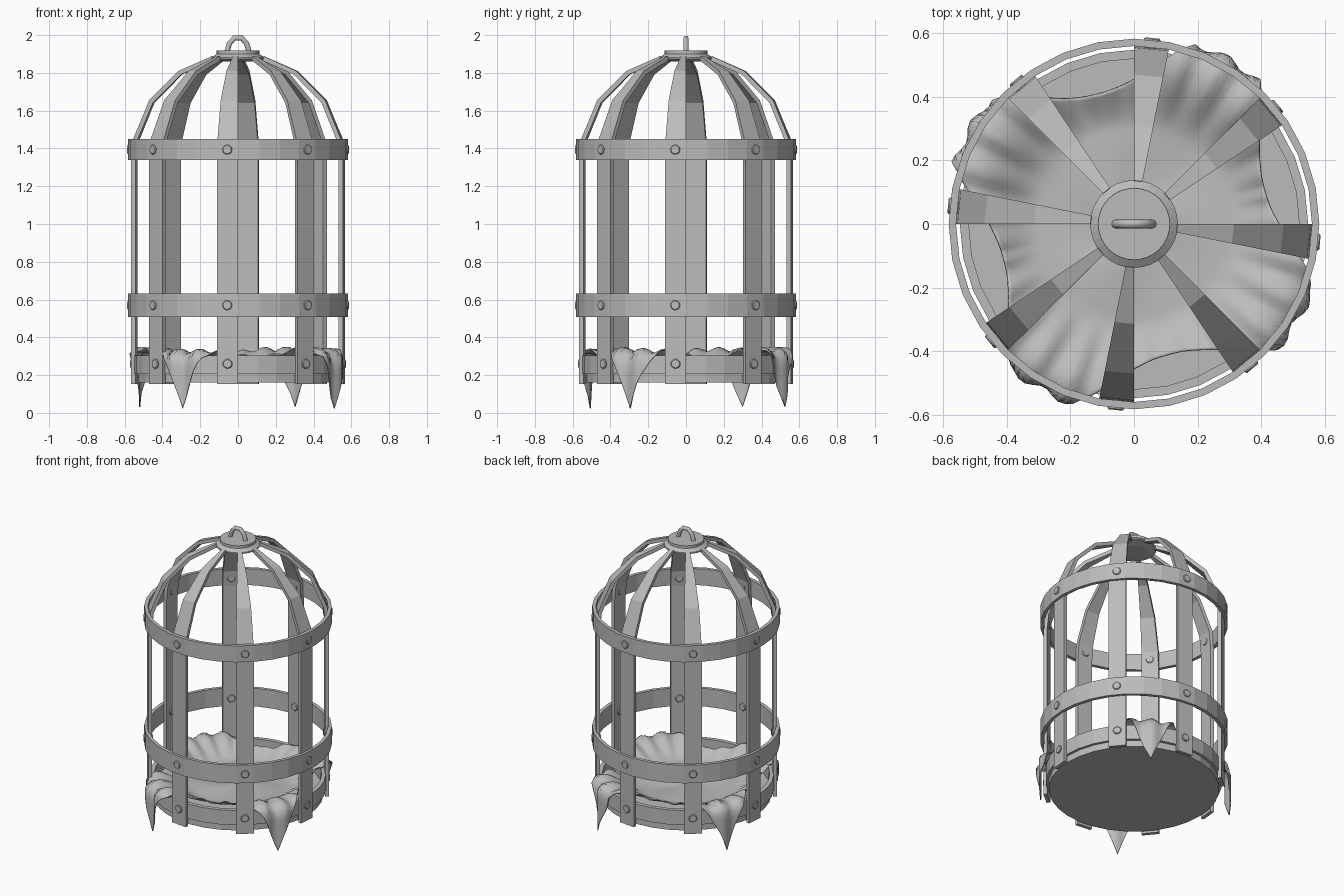
import bpy, bmesh
from math import sin, cos, pi, radians, exp
from mathutils import Matrix, Vector

if "Cube" in bpy.data.objects:
    bpy.data.objects.remove(bpy.data.objects["Cube"])

grey = bpy.data.materials.new("plain grey")
grey.use_nodes = True
grey.diffuse_color = (0.5, 0.5, 0.5, 1)
grey.node_tree.nodes["Principled BSDF"].inputs["Base Color"].default_value = (0.5, 0.5, 0.5, 1)

SIDES = 32
STEP = 2 * pi / SIDES
DOME_Z = 1.34


def finish(bm, name, smooth=False):
    bmesh.ops.recalc_face_normals(bm, faces=bm.faces)
    mesh = bpy.data.meshes.new(name)
    bm.to_mesh(mesh)
    bm.free()
    mesh.materials.append(grey)
    ob = bpy.data.objects.new(name, mesh)
    bpy.context.collection.objects.link(ob)
    if smooth:
        for p in mesh.polygons:
            p.use_smooth = True
    return ob


def lathe(name, profile, closed=False, sides=SIDES):
    """Spin an (r, z) profile; open profiles are capped at both ends."""
    bm = bmesh.new()
    rows = [[bm.verts.new((r * cos(2 * pi * i / sides), r * sin(2 * pi * i / sides), z))
             for i in range(sides)] for r, z in profile]
    pairs = list(zip(rows, rows[1:]))
    if closed:
        pairs.append((rows[-1], rows[0]))
    else:
        bm.faces.new(rows[0])
        bm.faces.new(rows[-1])
    for a, b in pairs:
        for i in range(sides):
            j = (i + 1) % sides
            bm.faces.new((a[i], a[j], b[j], b[i]))
    return finish(bm, name)


def band(name, inner, outer, low, high):
    lathe(name, [(inner, low), (outer, low), (outer, high), (inner, high)], closed=True)


# Flat hoops around the bars and the one inside their feet
band("upper_hoop", 0.56, 0.583, 1.338, 1.45)
band("lower_hoop", 0.56, 0.583, 0.508, 0.632)
band("base_hoop", 0.52, 0.548, 0.205, 0.305)

# Floor plate
lathe("floor_plate", [(0.53, 0.16), (0.53, 0.215)])

# Cap where the bars meet
lathe("cap", [(0.08, 1.86), (0.138, 1.873), (0.138, 1.882), (0.113, 1.9), (0.113, 1.918)])


# Bars: thin wedges that run up straight and bend over into the dome
def bar_profile(radius):
    pts = [(radius, 0.152), (radius, DOME_Z)]
    for lat in (11.25, 33.75, 56.25, 76):
        a = radians(lat)
        pts.append((radius * cos(a), DOME_Z + radius * sin(a)))
    return pts


def make_bar(name, angle):
    bm = bmesh.new()
    rows = []
    for (ro, zo), (ri, zi) in zip(bar_profile(0.566), bar_profile(0.542)):
        corners = ((ro, zo, 0), (ro, zo, -STEP), (ri, zi, -STEP), (ri, zi, 0))
        rows.append([bm.verts.new((r * cos(angle + d), r * sin(angle + d), z))
                     for r, z, d in corners])
    for a, b in zip(rows, rows[1:]):
        for i in range(4):
            j = (i + 1) % 4
            bm.faces.new((a[i], a[j], b[j], b[i]))
    bm.faces.new(rows[0])
    bm.faces.new(rows[-1])
    finish(bm, name)


# Rivets go right through bar and hoop
def make_rivets(name, z, inner, outer):
    bm = bmesh.new()
    for k in range(8):
        turn = Matrix.Rotation(k * pi / 4 - STEP / 2, 4, 'Z')
        place = Matrix.Translation(((inner + outer) / 2, 0, z)) @ Matrix.Rotation(pi / 2, 4, 'Y')
        new = bmesh.ops.create_cone(bm, cap_ends=True, segments=12, radius1=0.026,
                                    radius2=0.026, depth=outer - inner,
                                    matrix=turn @ place)["verts"]
        caps = [f for f in {f for v in new for f in v.link_faces} if len(f.verts) > 4]
        bmesh.ops.bevel(bm, geom=list({e for f in caps for e in f.edges}), offset=0.004,
                        segments=1, affect='EDGES')
    finish(bm, name)


for k in range(8):
    make_bar(f"bar_{k + 1}", k * pi / 4)
make_rivets("upper_rivets", 1.394, 0.532, 0.588)
make_rivets("lower_rivets", 0.57, 0.532, 0.588)
make_rivets("base_rivets", 0.26, 0.512, 0.572)

# Hanging loop on the cap
curve = bpy.data.curves.new("hanging_loop", 'CURVE')
curve.dimensions = '3D'
curve.bevel_depth = 0.014
curve.bevel_resolution = 2
half = [(0.06, 1.905), (0.046, 1.955), (0.02, 1.984)]
path = [(-x, z) for x, z in half] + [(x, z) for x, z in reversed(half)]
spline = curve.splines.new('POLY')
spline.points.add(len(path) - 1)
for point, (x, z) in zip(spline.points, path):
    point.co = (x, 0, z, 1)
curve.materials.append(grey)
loop = bpy.data.objects.new("hanging_loop", curve)
bpy.context.collection.objects.link(loop)


# Cloth: a square sheet on the floor whose four corners hang over the rim
def cloth_length(dev):
    d = abs(dev)
    if d < 14:
        return 0.58 + 0.32 * (1 - d / 14) ** 1.35
    t = (d - 14) / 31
    return 0.425 + 0.155 * (1 - t) ** 2.2


def cloth_point(angle, dev, s):
    near = exp(-(dev / 22) ** 2)
    fold = sin(radians(dev) * 26 + angle)
    rise = max(0.0, min(1.0, (s - 0.3) / 0.22))
    rise = rise * rise * (3 - 2 * rise)
    z = 0.245 + rise * (0.085 + 0.012 * fold) + 0.006 * sin(3 * angle + 9 * s)
    r = s
    if s > 0.56:
        drop = s - 0.56
        lip = min(1.0, drop / 0.05)
        r = 0.56 + 0.035 * lip + 0.012 * fold * lip * near
        z -= max(0.0, drop - 0.015 * lip) * 0.93
    return Vector((r * cos(angle), r * sin(angle), z))


bm = bmesh.new()
around, rows = 160, 30
centre = bm.verts.new((0, 0, 0.245))
spokes = []
for i in range(around):
    dev = (i % (around // 4)) * 360 / around - 45
    angle = radians(i * 360 / around + 15 - 90)
    length = cloth_length(dev)
    # Rows bunch towards the edge so the lip stays round
    spokes.append([bm.verts.new(cloth_point(angle, dev, length * (j / rows) ** 0.7))
                   for j in range(1, rows + 1)])
for i in range(around):
    a, b = spokes[i], spokes[(i + 1) % around]
    bm.faces.new((centre, a[0], b[0]))
    for j in range(rows - 1):
        bm.faces.new((a[j], a[j + 1], b[j + 1], b[j]))
cloth = finish(bm, "cloth", smooth=True)
solid = cloth.modifiers.new("thickness", 'SOLIDIFY')
solid.thickness = 0.006
solid.offset = 0
